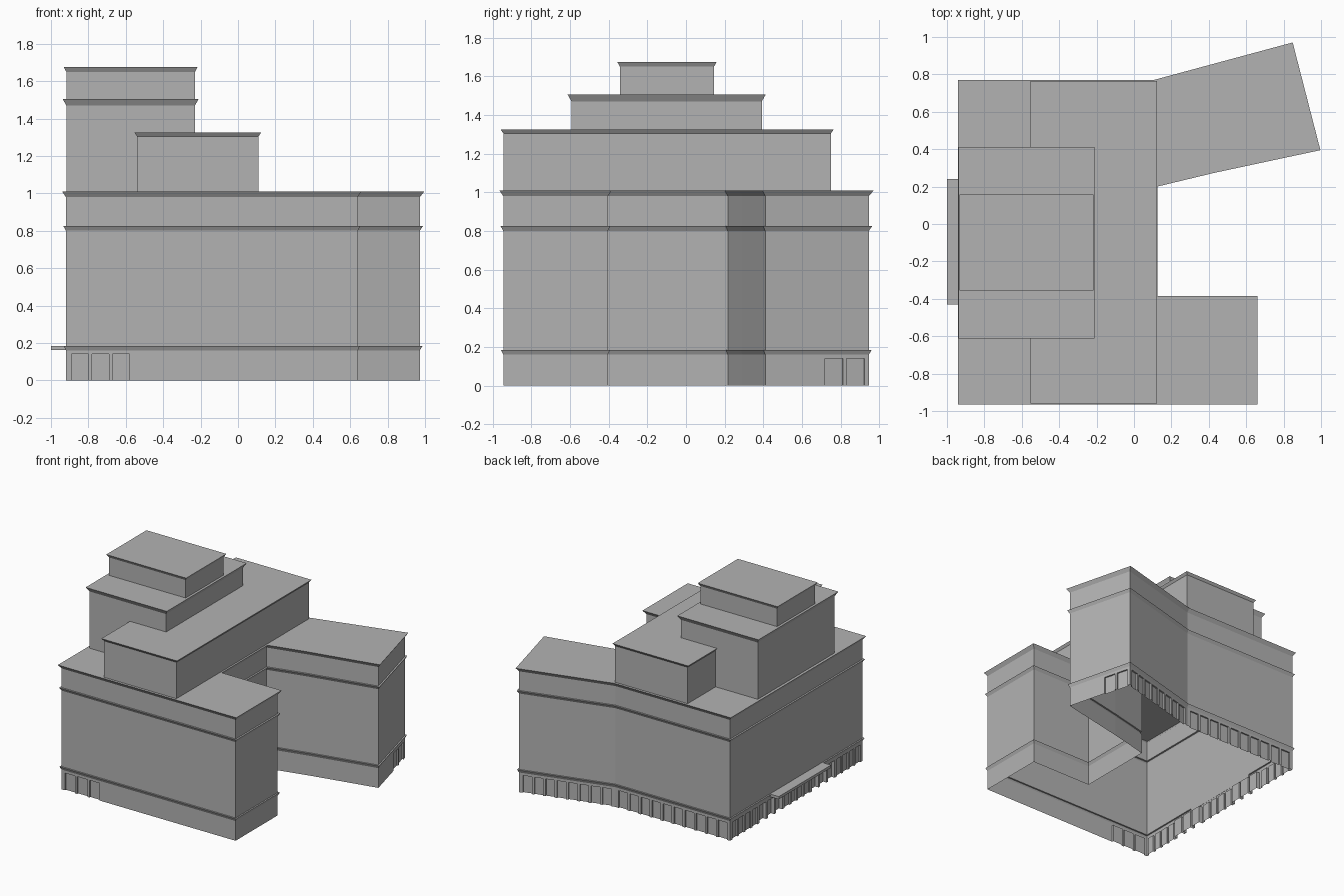
import bpy, bmesh
from mathutils import Vector

cube = bpy.data.objects.get("Cube")
if cube:
    bpy.data.objects.remove(cube, do_unlink=True)

stone = bpy.data.materials.new("grey_stone")
stone.use_nodes = True
stone.diffuse_color = (0.45, 0.45, 0.45, 1)
stone.node_tree.nodes["Principled BSDF"].inputs["Base Color"].default_value = (0.45, 0.45, 0.45, 1)


def finish(name, bm):
    bmesh.ops.remove_doubles(bm, verts=bm.verts, dist=0.0001)
    mesh = bpy.data.meshes.new(name)
    bm.to_mesh(mesh)
    bm.free()
    mesh.materials.append(stone)
    obj = bpy.data.objects.new(name, mesh)
    bpy.context.collection.objects.link(obj)
    return obj


def face(bm, points):
    return bm.faces.new([bm.verts.new(p) for p in points])


def offset(outline, d):
    """Mitred outward offset of a counter-clockwise outline."""
    result = []
    for i, p in enumerate(outline):
        a = (p - outline[i - 1]).normalized()
        b = (outline[(i + 1) % len(outline)] - p).normalized()
        na, nb = Vector((a.y, -a.x)), Vector((b.y, -b.x))
        result.append(p + (na + nb) * d / (1 + na.dot(nb)))
    return result


def sweep(bm, outline, profile):
    """Run an (offset, height) profile round the outline and cap it with a flat roof."""
    rings = [[(*p, z) for p in offset(outline, d)] for d, z in profile]
    n = len(outline)
    for low, high in zip(rings, rings[1:]):
        for i in range(n):
            j = (i + 1) % n
            face(bm, (low[i], low[j], high[j], high[i]))
    face(bm, rings[-1])


def rectangle(x0, x1, y0, y1):
    return [Vector(p) for p in ((x0, y0), (x1, y0), (x1, y1), (x0, y1))]


def ground_wall(bm, p, q, bays, top, head=0.14, pier=0.02):
    """Wall strip with rows of recessed bays: (start, end, count, depth)."""
    along = (q - p).normalized()
    inward = Vector((-along.y, along.x))

    def at(s, z, depth=0.0):
        return (*(p + along * s + inward * depth), z)

    def panel(s0, s1, z0, z1, depth=0.0):
        face(bm, (at(s0, z0, depth), at(s1, z0, depth), at(s1, z1, depth), at(s0, z1, depth)))

    done = 0.0
    for start, end, count, depth in bays:
        step = (end - start) / count
        for k in range(count):
            s0 = start + k * step + pier / 2
            s1 = s0 + step - pier
            panel(done, s0, 0, top)
            panel(s0, s1, head, top)
            panel(s0, s1, 0, head, depth)
            face(bm, (at(s0, 0), at(s0, 0, depth), at(s0, head, depth), at(s0, head)))
            face(bm, (at(s1, 0, depth), at(s1, 0), at(s1, head), at(s1, head, depth)))
            face(bm, (at(s0, head), at(s0, head, depth), at(s1, head, depth), at(s1, head)))
            done = s1
    panel(done, (q - p).length, 0, top)


# Main block: rear spine, straight front wing and angled back wing
footprint = [Vector(p) for p in (
    (-0.92, -0.945), (0.64, -0.945), (0.64, -0.405), (0.105, -0.405), (0.105, 0.216),
    (0.425, 0.293), (0.972, 0.41), (0.834, 0.946), (0.108, 0.75), (-0.92, 0.75))]

# Ground floor, with windows and doors keyed by wall number
bays = {
    0: [(0.02, 0.35, 3, 0.012)],
    6: [(0.31, 0.54, 2, 0.012)],
    7: [(0.02, 0.73, 8, 0.012)],
    8: [(0.02, 1.01, 10, 0.012)],
    9: [(0.02, 0.36, 4, 0.012), (0.37, 0.68, 3, 0.03), (0.69, 1.03, 4, 0.012),
        (1.04, 1.35, 3, 0.03), (1.36, 1.68, 4, 0.012)],
}
bm = bmesh.new()
for i, p in enumerate(footprint):
    ground_wall(bm, p, footprint[(i + 1) % len(footprint)], bays.get(i, []), 0.16)
finish("ground_floor", bm)

# Upper walls with two string courses, a flared cornice and a flat roof
bm = bmesh.new()
sweep(bm, footprint, [(0, 0.16), (0.012, 0.185), (0, 0.185),
                      (0, 0.8), (0.014, 0.825), (0, 0.825),
                      (0, 0.98), (0.02, 1.01)])
finish("main_block", bm)

# Set-back roof storeys: outline, base, cornice underside, top, flare
for name, outline, base, under, top, flare in (
        ("long_roof_storey", rectangle(-0.54, 0.11, -0.945, 0.75), 1.01, 1.305, 1.325, 0.014),
        ("tall_roof_storey", rectangle(-0.918, -0.23, -0.592, 0.392), 1.01, 1.47, 1.505, 0.02),
        ("top_roof_storey", rectangle(-0.918, -0.23, -0.342, 0.145), 1.505, 1.65, 1.675, 0.014)):
    bm = bmesh.new()
    sweep(bm, outline, [(0, base), (0, under), (flare, top)])
    finish(name, bm)

# Entrance canopy on the side street
bm = bmesh.new()
canopy = rectangle(-1.0, -0.92, -0.43, 0.24)
sweep(bm, canopy, [(0, 0.163), (0, 0.185)])
face(bm, [(*p, 0.163) for p in reversed(canopy)])
finish("entrance_canopy", bm)
